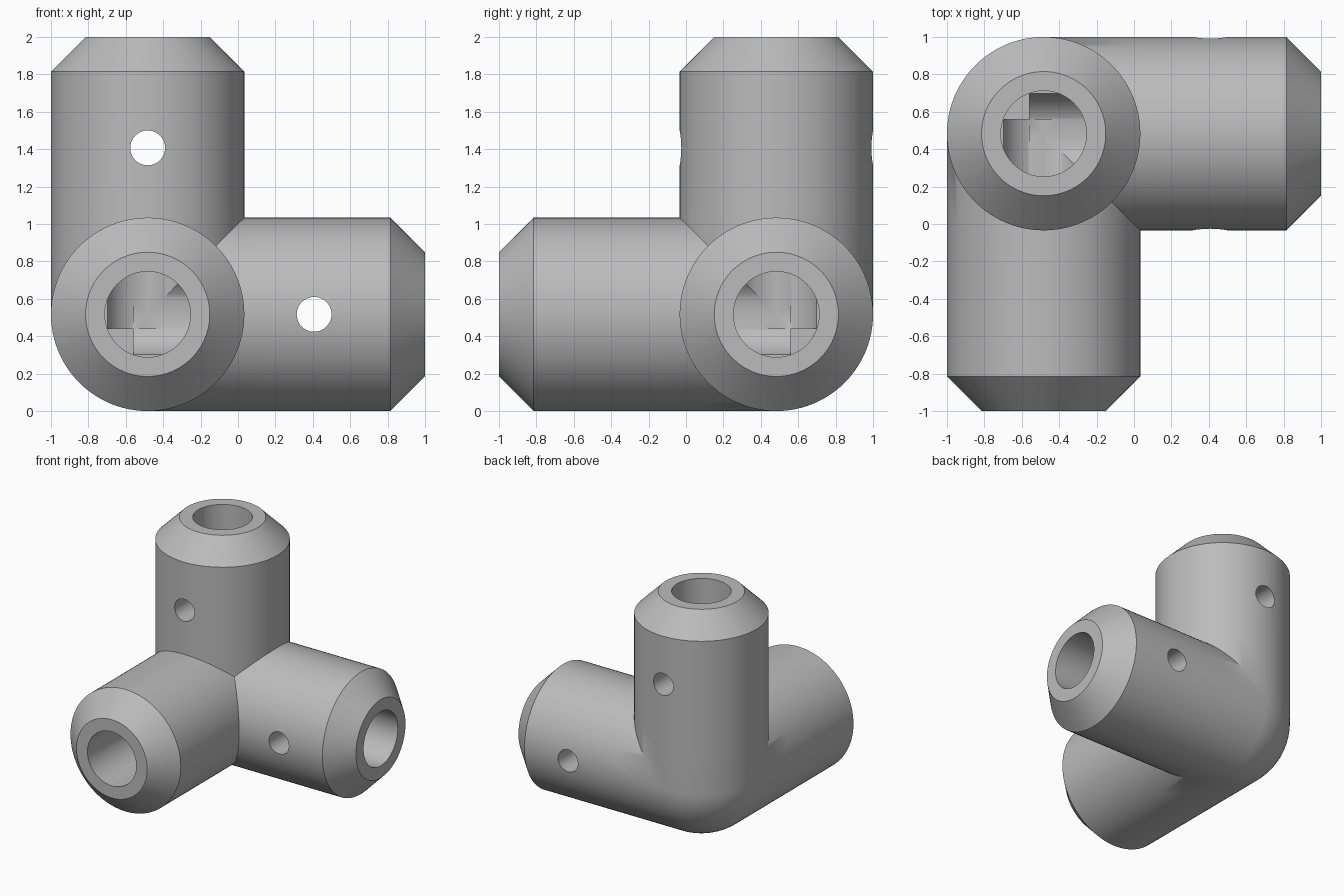
import bpy, bmesh, math
from mathutils import Vector

if "Cube" in bpy.data.objects:
    bpy.data.objects.remove(bpy.data.objects["Cube"])

SEGMENTS = 96
RADIUS = 0.517
RIM_RADIUS = 0.332
LENGTH = 1.483
CHAMFER = RADIUS - RIM_RADIUS
BORE_RADIUS = 0.229
BORE_OVERRUN = 0.077
HOLE_RADIUS = 0.093
HOLE_DISTANCE = 0.89
CENTRE = Vector((-0.483, 0.483, 0.517))
DIRECTIONS = [Vector((1, 0, 0)), Vector((0, -1, 0)), Vector((0, 0, 1))]

gray = bpy.data.materials.new("plain gray")
gray.use_nodes = True
color = (0.5, 0.5, 0.5, 1)
gray.diffuse_color = color
gray.node_tree.nodes["Principled BSDF"].inputs["Base Color"].default_value = color


def place(axis, u, v, w):
    """Point u along an arm, with v and w along the next two arms."""
    return (CENTRE + DIRECTIONS[axis] * u
            + DIRECTIONS[(axis + 1) % 3] * v
            + DIRECTIONS[(axis + 2) % 3] * w)


def skin(bm, rows, closed):
    """Join rows of points with quads."""
    rows = [[bm.verts.new(p) for p in row] for row in rows]
    for low, high in zip(rows, rows[1:]):
        count = len(low)
        for i in range(count if closed else count - 1):
            j = (i + 1) % count
            bm.faces.new((low[i], low[j], high[j], high[i]))
    return rows


def add_arm(bm, axis):
    """Chamfered arm, mitred where it meets its neighbours."""
    circle = [(math.cos(a), math.sin(a)) for a in
              (math.tau * i / SEGMENTS for i in range(SEGMENTS))]
    shoulder = LENGTH - CHAMFER
    rows = []
    for t in (0, 0.25, 0.5, 0.75, 1):
        row = []
        for c, s in circle:
            v, w = RADIUS * c, RADIUS * s
            start = max(0, v, w)
            row.append(place(axis, start + (shoulder - start) * t, v, w))
        rows.append(row)
    rows.append([place(axis, LENGTH, RIM_RADIUS * c, RIM_RADIUS * s)
                 for c, s in circle])
    bm.faces.new(skin(bm, rows, True)[-1])


def add_corner(bm):
    """Spherical octant closing the outside corner."""
    steps = SEGMENTS // 4
    angles = [math.pi / 2 * i / steps for i in range(steps + 1)]
    skin(bm, [[place(0, -RADIUS * math.sin(p) * math.cos(q),
                     -RADIUS * math.sin(p) * math.sin(q),
                     -RADIUS * math.cos(p)) for q in angles]
              for p in angles], False)


# Outer body
bm = bmesh.new()
for axis in range(3):
    add_arm(bm, axis)
add_corner(bm)
bmesh.ops.remove_doubles(bm, verts=bm.verts, dist=0.0001)
bmesh.ops.recalc_face_normals(bm, faces=bm.faces)
mesh = bpy.data.meshes.new("corner_connector")
bm.to_mesh(mesh)
bm.free()
mesh.materials.append(gray)
body = bpy.data.objects.new("corner_connector", mesh)
bpy.context.collection.objects.link(body)


def drill(name, start, end, radius):
    """Cut a round hole from start to end."""
    span = end - start
    bpy.ops.mesh.primitive_cylinder_add(
        vertices=64, radius=radius, depth=span.length,
        location=(start + end) / 2,
        rotation=span.to_track_quat("Z", "Y").to_euler())
    cutter = bpy.context.object
    cutter.name = name
    cutter.hide_render = True
    cutter.data.materials.append(gray)
    bpy.ops.object.select_all(action="DESELECT")
    body.select_set(True)
    bpy.context.view_layer.objects.active = body
    cut = body.modifiers.new(name, "BOOLEAN")
    cut.operation = "DIFFERENCE"
    cut.solver = "EXACT"
    cut.object = cutter
    bpy.ops.object.modifier_apply(modifier=cut.name)
    bpy.data.objects.remove(cutter)


# Bores that meet inside the corner
for direction in DIRECTIONS:
    drill("bore_cutter", CENTRE - direction * BORE_OVERRUN,
          CENTRE + direction * (LENGTH + 0.1), BORE_RADIUS)

# Pin holes through the side arm and the upright arm
across = Vector((0, RADIUS + 0.1, 0))
for direction in (DIRECTIONS[0], DIRECTIONS[2]):
    middle = CENTRE + direction * HOLE_DISTANCE
    drill("pin_hole_cutter", middle - across, middle + across, HOLE_RADIUS)

bpy.ops.object.shade_smooth_by_angle(angle=math.radians(30))
